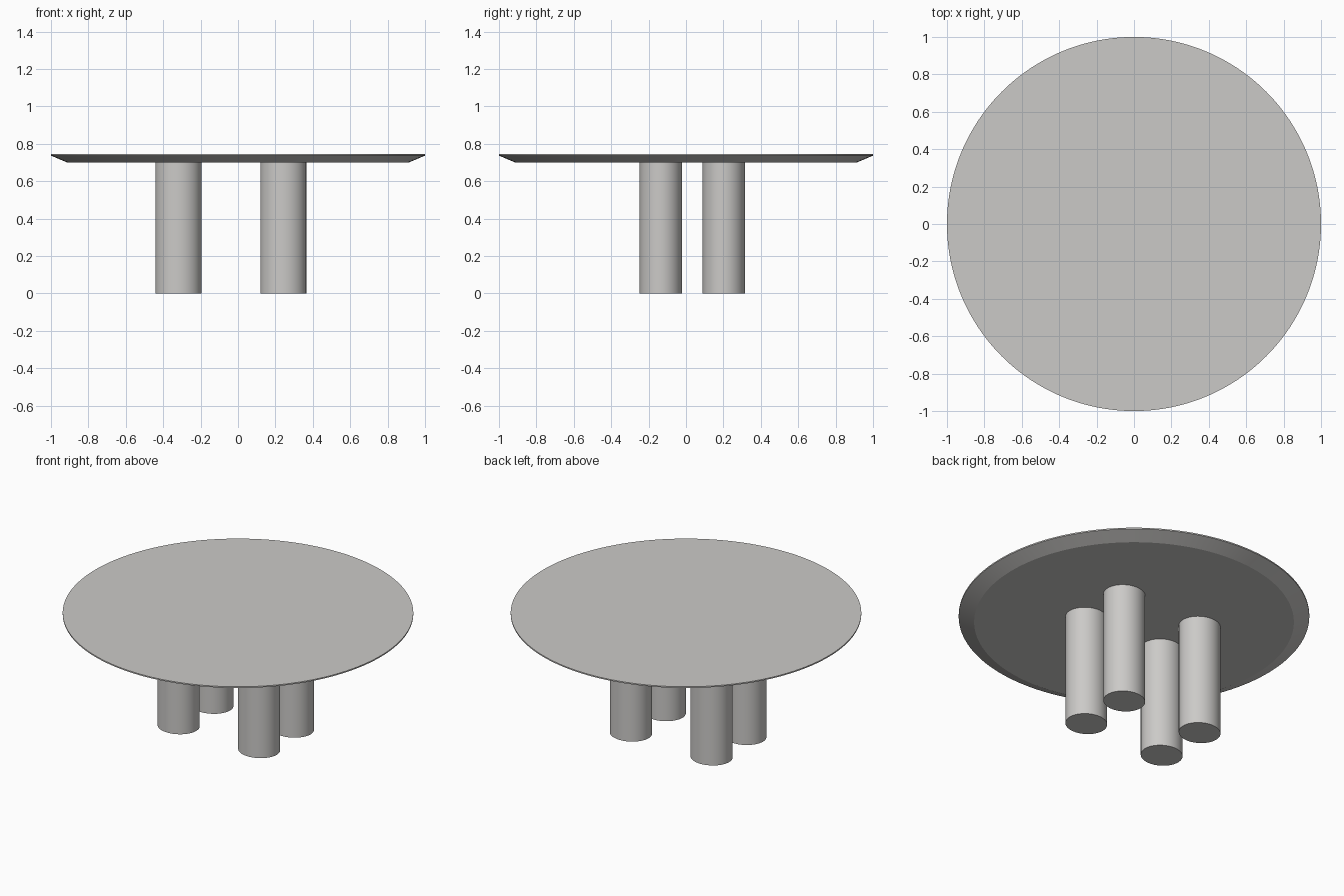
import bpy, bmesh, math

if "Cube" in bpy.data.objects:
    bpy.data.objects.remove(bpy.data.objects["Cube"])

# One warm light grey for the whole table
grey = bpy.data.materials.new("warm_grey")
grey.diffuse_color = (0.60, 0.59, 0.575, 1)
grey.use_nodes = True
grey.node_tree.nodes["Principled BSDF"].inputs["Base Color"].default_value = grey.diffuse_color


def lathe(name, profile, center=(0, 0), scale=(1, 1), sides=128):
    """Closed solid of revolution from (radius, z) rings, capped at both ends."""
    bm = bmesh.new()
    rings = []
    for r, z in profile:
        ring = []
        for i in range(sides):
            a = 2 * math.pi * i / sides
            ring.append(bm.verts.new((center[0] + r * scale[0] * math.cos(a),
                                      center[1] + r * scale[1] * math.sin(a), z)))
        rings.append(ring)
    for low, high in zip(rings, rings[1:]):
        for i in range(sides):
            j = (i + 1) % sides
            bm.faces.new((low[i], low[j], high[j], high[i]))
    bm.faces.new(rings[0][::-1])
    bm.faces.new(rings[-1])
    mesh = bpy.data.meshes.new(name)
    bm.to_mesh(mesh)
    bm.free()
    mesh.materials.append(grey)
    obj = bpy.data.objects.new(name, mesh)
    bpy.context.collection.objects.link(obj)
    bpy.ops.object.select_all(action='DESELECT')
    obj.select_set(True)
    bpy.context.view_layer.objects.active = obj
    bpy.ops.object.shade_smooth_by_angle(angle=math.radians(15))
    return obj


# Round top: undercut bevel below a thin upright rim
lathe("table_top", [(0.912, 0.70), (1.0, 0.737), (1.0, 0.745)], sides=192)

# Four slightly oval column legs on an off-centre rectangle
for side, x in (("left", -0.319), ("right", 0.242)):
    for end, y in (("front", -0.135), ("back", 0.202)):
        lathe(f"{end}_{side}_leg", [(1, 0), (1, 0.70)], (x, y), (0.123, 0.1135))
